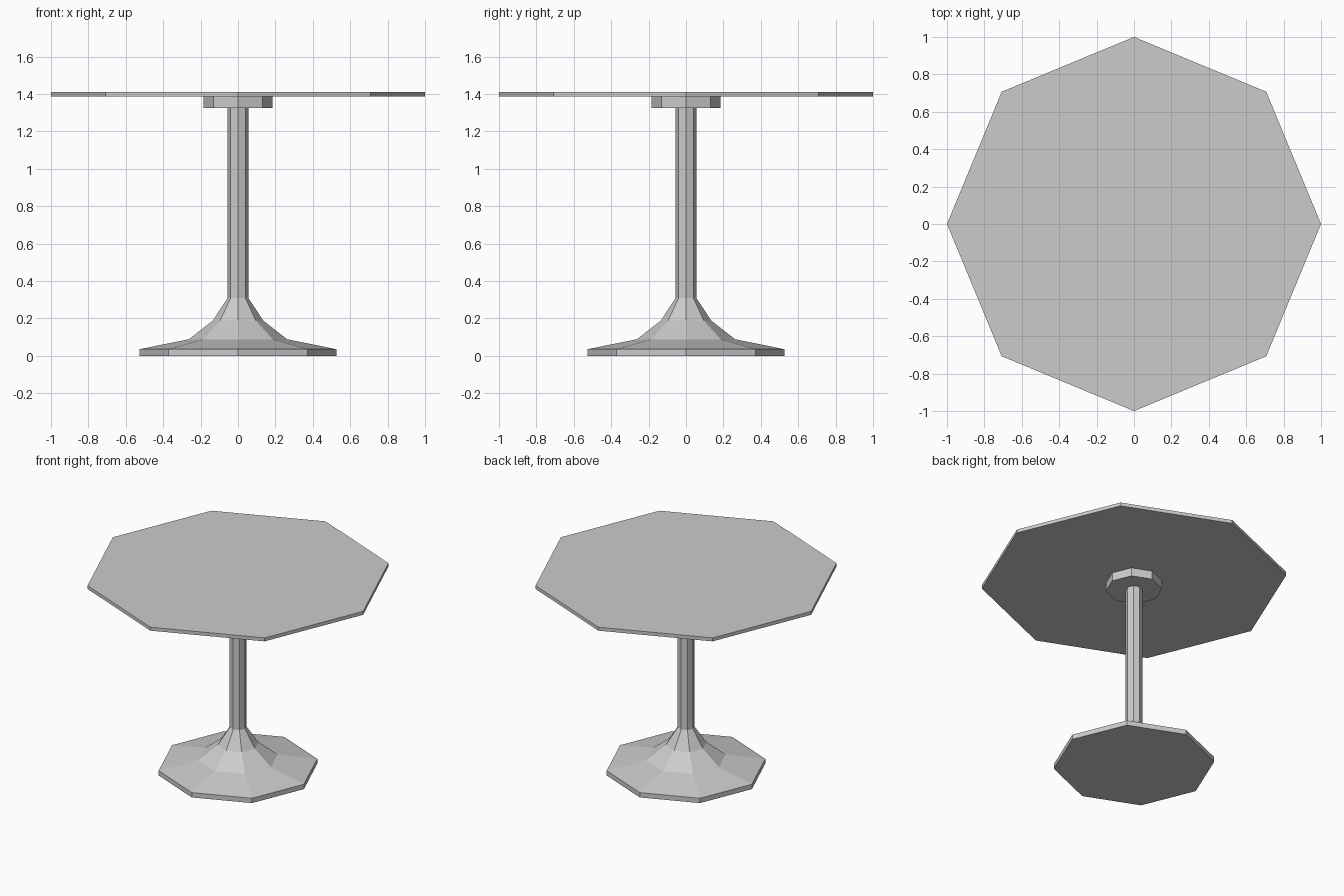
import bpy
import bmesh
from math import cos, sin, pi

SIDES = 8

cube = bpy.data.objects.get("Cube")
if cube:
    bpy.data.objects.remove(cube, do_unlink=True)

grey = bpy.data.materials.new("plain grey")
grey.use_nodes = True
colour = (0.6, 0.6, 0.6, 1)
grey.diffuse_color = colour
grey.node_tree.nodes["Principled BSDF"].inputs["Base Color"].default_value = colour


def lathe(name, profile):
    """Flat-sided turned part from (radius, height) points, bottom to top."""
    bm = bmesh.new()
    rings = []
    for r, z in profile:
        angles = [2 * pi * i / SIDES for i in range(SIDES)]
        rings.append([bm.verts.new((r * cos(a), r * sin(a), z)) for a in angles])
    for low, high in zip(rings, rings[1:]):
        for i in range(SIDES):
            j = (i + 1) % SIDES
            bm.faces.new((low[i], low[j], high[j], high[i]))
    bm.faces.new(rings[0][::-1])
    bm.faces.new(rings[-1])
    mesh = bpy.data.meshes.new(name)
    bm.to_mesh(mesh)
    bm.free()
    mesh.materials.append(grey)
    obj = bpy.data.objects.new(name, mesh)
    bpy.context.collection.objects.link(obj)
    return obj


# Flared foot running up into the column
lathe("pedestal", [(0.527, 0), (0.527, 0.035), (0.263, 0.088),
                   (0.135, 0.188), (0.055, 0.31), (0.055, 1.325)])
# Block under the top
lathe("mounting_collar", [(0.185, 1.325), (0.185, 1.385)])
# Table top
lathe("table_top", [(1, 1.385), (1, 1.41)])
